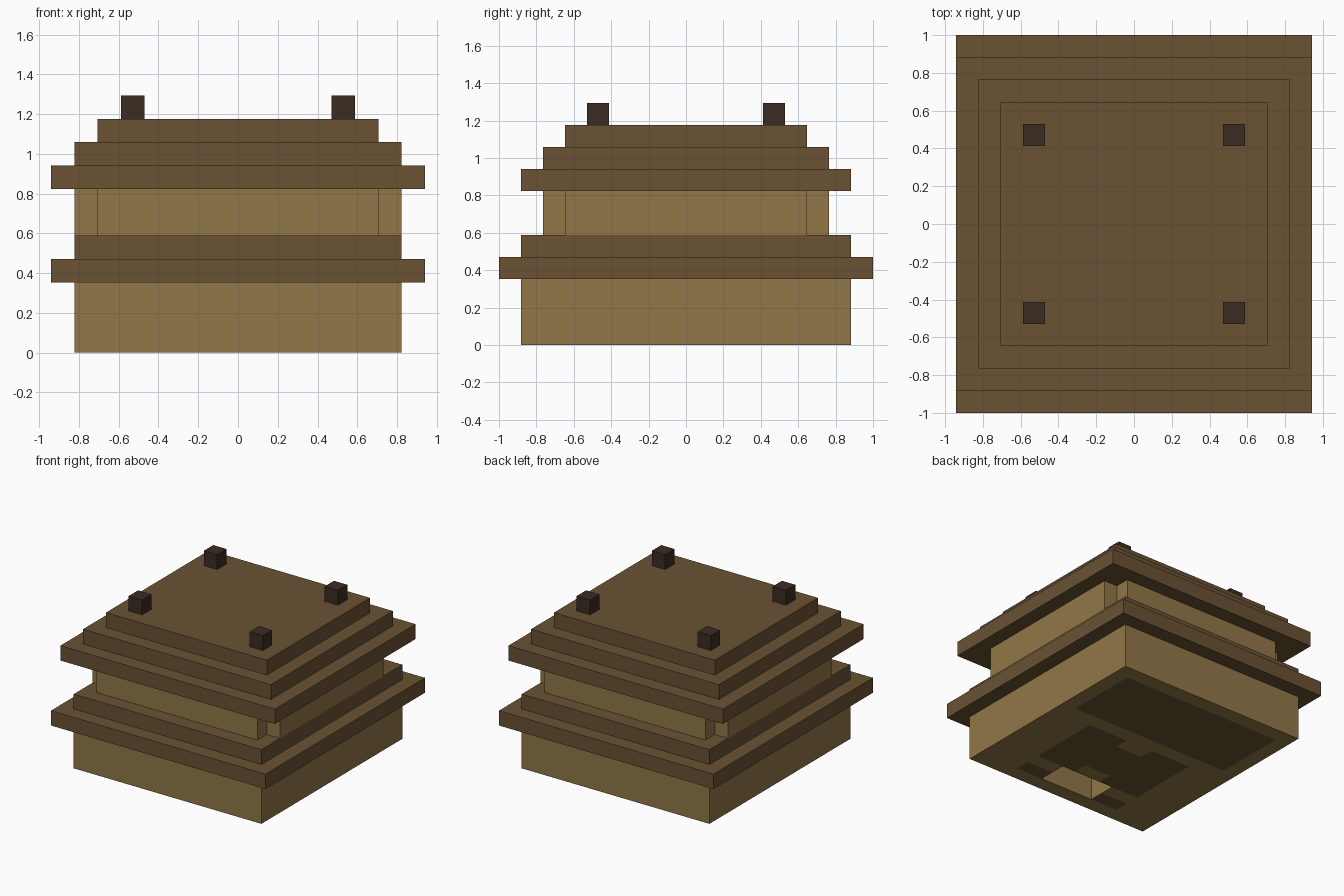
import bpy
import bmesh
from mathutils import Matrix, Vector

U = 2 / 17  # one building block

old = bpy.data.objects.get("Cube")
if old:
    bpy.data.objects.remove(old, do_unlink=True)


def material(name, rgb):
    m = bpy.data.materials.new(name)
    m.use_nodes = True
    m.diffuse_color = (*rgb, 1)
    m.node_tree.nodes["Principled BSDF"].inputs["Base Color"].default_value = (*rgb, 1)
    return m


TAN = material("tan wall", (0.283, 0.184, 0.065))
BROWN = material("brown roof", (0.144, 0.084, 0.034))
DARK = material("dark post", (0.045, 0.025, 0.017))


def finish(name, bm, *mats):
    mesh = bpy.data.meshes.new(name)
    bm.to_mesh(mesh)
    bm.free()
    for m in mats:
        mesh.materials.append(m)
    obj = bpy.data.objects.new(name, mesh)
    bpy.context.collection.objects.link(obj)
    return obj


def add_box(bm, hx, hy, z0, z1, x=0, y=0):
    """Box from half sizes and a height range, in blocks."""
    place = Matrix.Translation(Vector((x, y, (z0 + z1) / 2)) * U)
    size = Matrix.Diagonal((2 * hx * U, 2 * hy * U, (z1 - z0) * U, 1))
    made = bmesh.ops.create_cube(bm, size=1, matrix=place @ size)
    return list({f for v in made["verts"] for f in v.link_faces})


def box(name, mat, *dims):
    bm = bmesh.new()
    add_box(bm, *dims)
    return finish(name, bm, mat)


def open_ends(bm, faces):
    caps = [f for f in faces if abs(f.normal.z) > 0.5]
    bmesh.ops.delete(bm, geom=caps, context="FACES_ONLY")


def in_pocket(x, y):
    return abs(x) < 2 and -6.5 < y < -4.5


def is_brown_floor(x, y):
    large_room = abs(x) < 6 and 1.5 < y < 6.5
    small_room = abs(x) < 4 and -4.5 < y < 0.5
    notch = abs(x) < 1 and (y > -0.5 or y < -3.5)
    slot = abs(x) < 4 and -6.5 < y < -5.5
    return large_room or (small_room and not notch) or slot


# Lower walls, with the walls of the pocket in the underside
bm = bmesh.new()
outer = add_box(bm, 7, 7.5, 0, 3)
pocket = add_box(bm, 2, 1, 0, 3, 0, -5.5)
bm.normal_update()
bmesh.ops.reverse_faces(bm, faces=pocket)
open_ends(bm, outer + pocket)
finish("lower_walls", bm, TAN)

# Underside with brown room floors
bm = bmesh.new()
bmesh.ops.create_grid(bm, x_segments=14, y_segments=15, size=1,
                      matrix=Matrix.Diagonal((7 * U, 7.5 * U, 1, 1)))
bmesh.ops.reverse_faces(bm, faces=bm.faces[:])
gone = []
for f in bm.faces:
    c = f.calc_center_median() / U
    f.material_index = int(is_brown_floor(c.x, c.y))
    if in_pocket(c.x, c.y):
        gone.append(f)
bmesh.ops.delete(bm, geom=gone, context="FACES")
finish("underside", bm, TAN, BROWN)

# Lower roof
box("lower_eave", BROWN, 8, 8.5, 3, 4)
box("lower_roof_step", BROWN, 7, 7.5, 4, 5)

# Upper walls with notched corners
box("upper_walls_wide", TAN, 7, 5.5, 5, 7)
box("upper_walls_deep", TAN, 6, 6.5, 5, 7)

# Upper roof steps
for i, name in enumerate(("upper_eave", "upper_roof_step", "roof_top")):
    box(name, BROWN, 8 - i, 7.5 - i, 7 + i, 8 + i)

# Roof posts
for sx, side in ((-1, "right"), (1, "left")):
    for sy, end in ((-1, "front"), (1, "back")):
        box(f"{end}_{side}_post", DARK, 0.5, 0.5, 10, 11, sx * 4.5, sy * 4)
